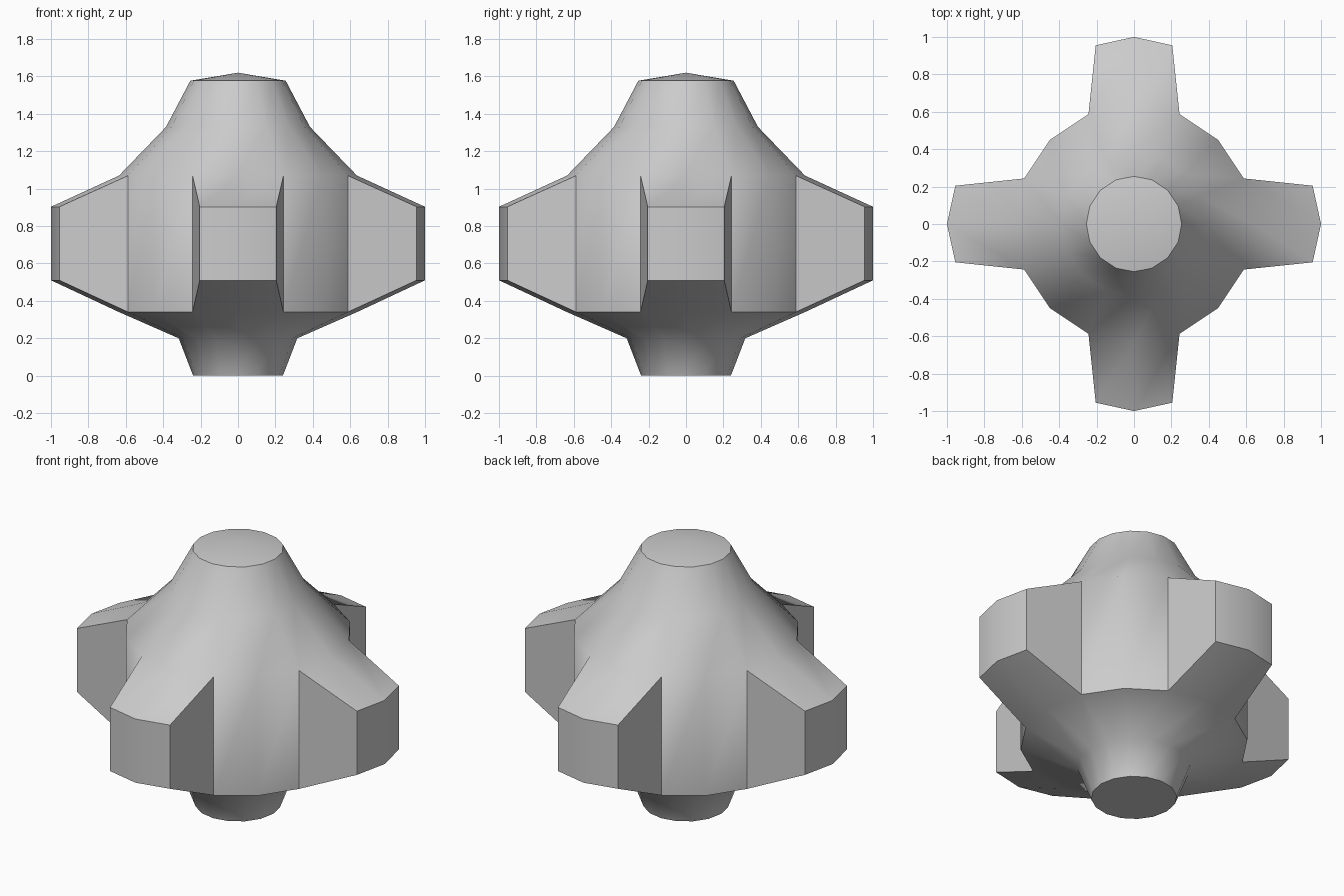
import bpy, bmesh
from math import sin, cos, pi, radians

if "Cube" in bpy.data.objects:
    bpy.data.objects.remove(bpy.data.objects["Cube"])

N = 16
# (radius, height) rings of the turned body, bottom to top
PROFILE = [(0.24, 0), (0.317, 0.2), (0.636, 0.34), (0.636, 1.07), (0.385, 1.33), (0.255, 1.577)]

bm = bmesh.new()


def vert(r, a, z):
    return bm.verts.new((r * cos(a), r * sin(a), z))


# Body rings
rings = [[vert(r, 2 * pi * i / N, z) for i in range(N)] for r, z in PROFILE]
for k in range(len(rings) - 1):
    lo, hi = rings[k], rings[k + 1]
    for i in range(N):
        j = (i + 1) % N
        if k == 2 and i % 4 in (0, 3):
            continue  # opening for the teeth
        bm.faces.new((lo[i], lo[j], hi[j], hi[i]))

# Flat bottom and slightly pointed top
bm.faces.new(rings[0][::-1])
apex = bm.verts.new((0, 0, 1.62))
for i in range(N):
    bm.faces.new((rings[-1][i], rings[-1][(i + 1) % N], apex))

# Four tapered teeth
for t in range(4):
    mid = t * pi / 2
    base = [(t * 4 + d) % N for d in (-1, 0, 1)]
    tips = [(0.977, mid - radians(12.1)), (1.0, mid), (0.977, mid + radians(12.1))]
    low = [vert(r, a, 0.51) for r, a in tips]
    high = [vert(r, a, 0.903) for r, a in tips]
    b, u = [rings[2][i] for i in base], [rings[3][i] for i in base]
    for s in range(2):
        bm.faces.new((b[s], b[s + 1], low[s + 1], low[s]))
        bm.faces.new((low[s], low[s + 1], high[s + 1], high[s]))
        bm.faces.new((high[s], high[s + 1], u[s + 1], u[s]))
    bm.faces.new((b[0], low[0], high[0], u[0]))
    bm.faces.new((low[2], b[2], u[2], high[2]))

bmesh.ops.recalc_face_normals(bm, faces=bm.faces[:])
mesh = bpy.data.meshes.new("toothed_hub")
bm.to_mesh(mesh)
bm.free()
hub = bpy.data.objects.new("toothed_hub", mesh)
bpy.context.collection.objects.link(hub)
bpy.context.view_layer.objects.active = hub
hub.select_set(True)
bpy.ops.object.shade_smooth_by_angle(angle=radians(48))
